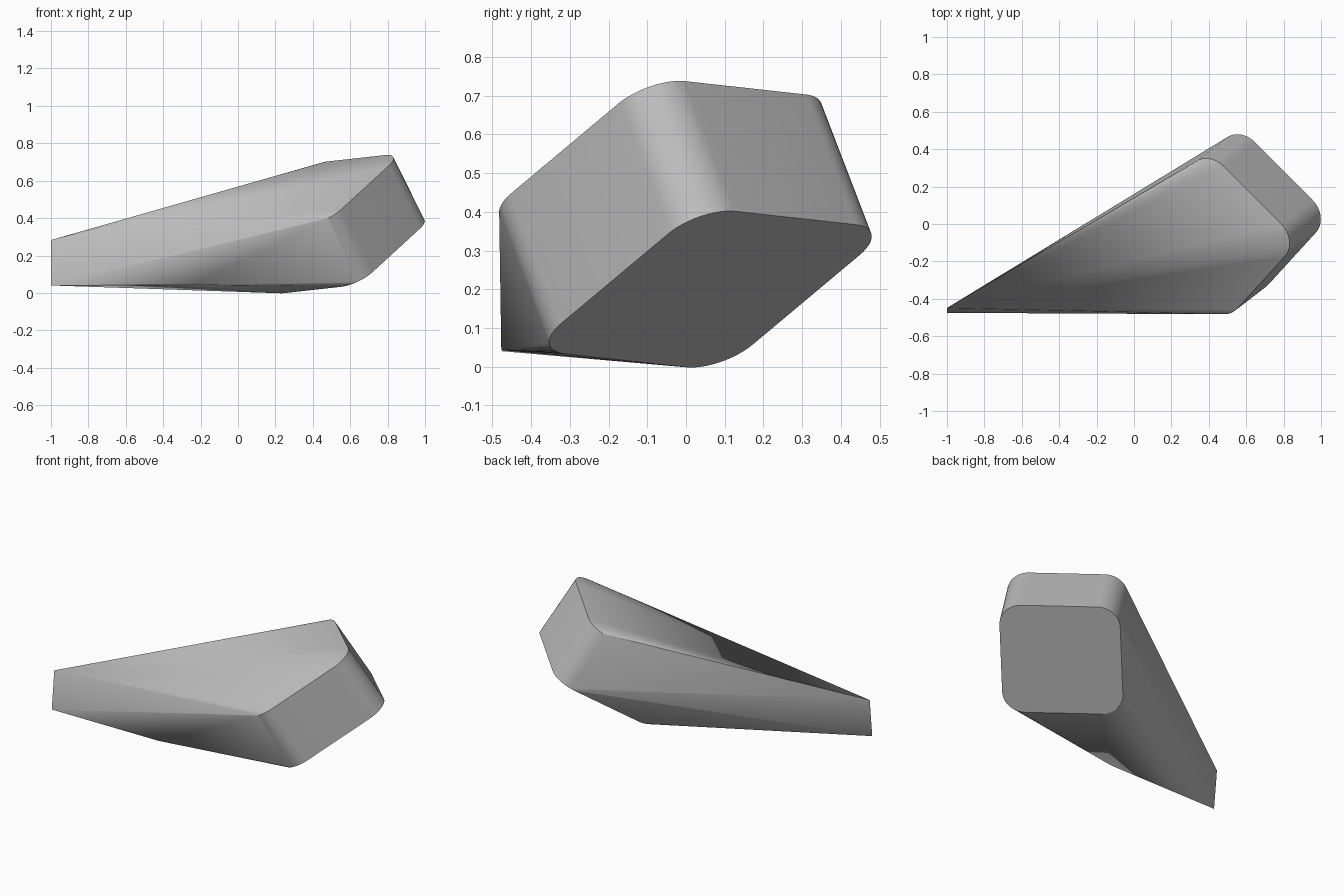
import bpy, bmesh
from math import sin, cos, pi, radians
from mathutils import Vector

if "Cube" in bpy.data.objects:
    bpy.data.objects.remove(bpy.data.objects["Cube"], do_unlink=True)

# One plain grey for the whole body
GREY = (0.5, 0.5, 0.5, 1)
mat = bpy.data.materials.new("plain_grey")
mat.use_nodes = True
mat.diffuse_color = GREY
mat.node_tree.nodes["Principled BSDF"].inputs["Base Color"].default_value = GREY

# Tilted frame of the rounded square block
base = Vector((0.6, 0.063, 0.2))
rise = Vector((-0.167, -0.129, 0.336))
normal = rise.normalized()
across = Vector((-1, 1, -0.105))
across = (across - normal * across.dot(normal)).normalized()
along = across.cross(normal)
HALF, RADIUS, STEPS = 0.22, 0.13, 12


def rounded_square(centre):
    """Points of a rounded square lying in the tilted frame."""
    points = []
    for corner in range(4):
        mid = pi / 4 + corner * pi / 2
        su = 1 if cos(mid) > 0 else -1
        sv = 1 if sin(mid) > 0 else -1
        for i in range(STEPS + 1):
            t = corner * pi / 2 + i / STEPS * pi / 2
            points.append(centre + along * (su * HALF + RADIUS * cos(t))
                          + across * (sv * HALF + RADIUS * sin(t)))
    return points


# Narrow tail edge and the low keel point
tail = [Vector((-1, -0.449, 0.283)), Vector((-1, -0.475, 0.04))]
keel = [Vector((-0.23, -0.477, 0.043))]

# Skin stretched tightly over the block, tail and keel
bm = bmesh.new()
for p in rounded_square(base) + rounded_square(base + rise) + tail + keel:
    bm.verts.new(p)
hull = bmesh.ops.convex_hull(bm, input=bm.verts[:])
inside = {g for g in hull["geom_interior"] + hull["geom_unused"]
          if isinstance(g, bmesh.types.BMVert)}
bmesh.ops.delete(bm, geom=list(inside), context='VERTS')
bmesh.ops.dissolve_limit(bm, angle_limit=radians(0.2), verts=bm.verts[:], edges=bm.edges[:])
bmesh.ops.recalc_face_normals(bm, faces=bm.faces[:])
mesh = bpy.data.meshes.new("tapered_body")
bm.to_mesh(mesh)
bm.free()
mesh.materials.append(mat)
body = bpy.data.objects.new("tapered_body", mesh)
bpy.context.collection.objects.link(body)

# Smooth corners, crisp creases
bpy.ops.object.select_all(action='DESELECT')
body.select_set(True)
bpy.context.view_layer.objects.active = body
bpy.ops.object.shade_smooth_by_angle(angle=radians(20))
